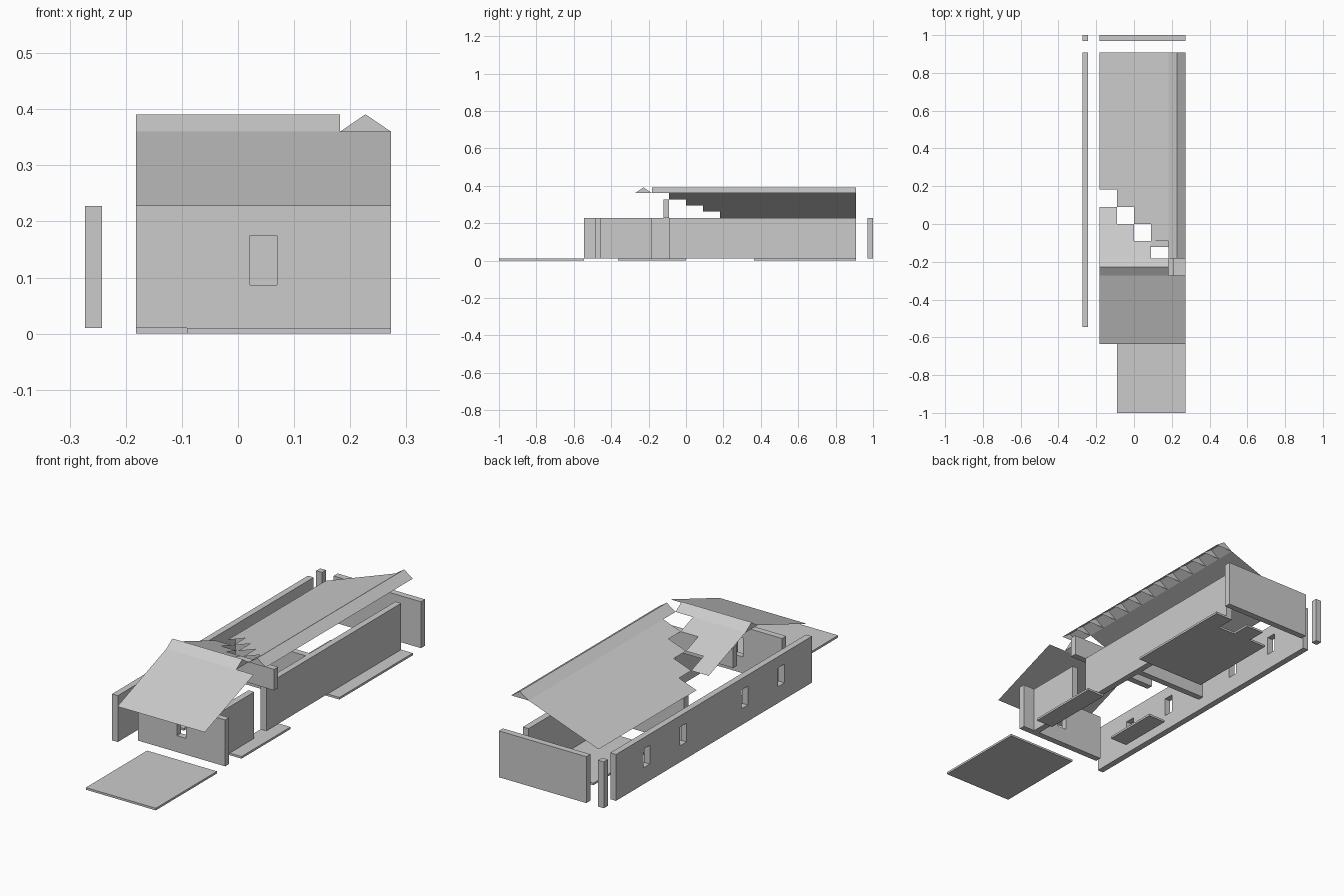
import bpy, bmesh
from mathutils import Vector

if "Cube" in bpy.data.objects:
    bpy.data.objects.remove(bpy.data.objects["Cube"])

C = 1 / 11            # one building cell
T = 0.03              # wall thickness
Z0, Z1 = 0.01, 0.228  # wall bottom and top
EAVE, PEAK = 0.36, 0.391
DROP = (EAVE - Z1) / (4 * C)


def finish(name, bm):
    bmesh.ops.remove_doubles(bm, verts=bm.verts, dist=1e-5)
    me = bpy.data.meshes.new(name)
    bm.to_mesh(me)
    bm.free()
    ob = bpy.data.objects.new(name, me)
    bpy.context.collection.objects.link(ob)
    return ob


def panel(name, us, vs, place, depth, holes=()):
    """Grid of quads minus the hole cells, extruded along depth."""
    bm = bmesh.new()
    for i in range(len(us) - 1):
        for j in range(len(vs) - 1):
            if (i, j) not in holes:
                ring = [(us[i], vs[j]), (us[i+1], vs[j]), (us[i+1], vs[j+1]), (us[i], vs[j+1])]
                bm.faces.new([bm.verts.new(place(u, v)) for u, v in ring])
    bmesh.ops.remove_doubles(bm, verts=bm.verts, dist=1e-5)
    out = bmesh.ops.extrude_face_region(bm, geom=bm.faces[:], use_keep_orig=True)
    moved = [g for g in out["geom"] if isinstance(g, bmesh.types.BMVert)]
    bmesh.ops.translate(bm, verts=moved, vec=Vector(depth))
    bmesh.ops.recalc_face_normals(bm, faces=bm.faces)
    return finish(name, bm)


def wall(name, a, b, at, axis, windows=(), z=(Z0, Z1)):
    """Wall from a to b along an axis, windows given by their centres."""
    us = [a] + [w + s * 0.024 for w in windows for s in (-1, 1)] + [b]
    vs = [z[0], 0.087, 0.175, z[1]] if windows else list(z)
    holes = {(2 * k + 1, 1) for k in range(len(windows))}
    if axis == "x":
        return panel(name, us, vs, lambda u, v: (u, at, v), (0, T, 0), holes)
    return panel(name, us, vs, lambda u, v: (at, u, v), (T, 0, 0), holes)


def floor(name, x0, x1, y0, y1, holes=()):
    xs = [i * C for i in range(x0, x1 + 1)]
    ys = [i * C for i in range(y0, y1 + 1)]
    return panel(name, xs, ys, lambda u, v: (u, v, 0), (0, 0, Z0), holes)


def sheet(name, quads):
    bm = bmesh.new()
    for q in quads:
        bm.faces.new([bm.verts.new(p) for p in q])
    return finish(name, bm)


# Walls
wall("left_wall", -6*C, 10*C, -3*C, "y", [-3.5*C, -0.5*C, 4.5*C, 7.5*C])
wall("front_wall", -2*C, 3*C, -5*C - T, "x", [0.5*C])
wall("back_wall", -2*C, 3*C, 11*C - T, "x")
wall("corner_post", -3*C, -3*C + T, 11*C - T, "x")
wall("right_wall_front", -5*C, -2*C, 2*C, "y")
wall("right_wall_main", -C, 10*C, 2*C, "y")
wall("inner_wall", -2*C, 2*C, 3*C - T, "x")
wall("upper_wall", -2*C, 3*C, -C - T, "x", z=(Z1, 0.327))

# Floors
floor("front_floor", -1, 3, -11, -6)
floor("entry_floor", 2, 3, -4, 0)
floor("side_floor", -2, -1, -3, 0)
floor("back_floor", -1, 3, 4, 10, {(2, 5), (0, 5)})


# Ridges: one capped gable tile per cell
def ridge(name, a, b, mid, place):
    quads = []
    for k in range(a, b):
        p, q = k * C, (k + 1) * C
        for s in (-1, 1):
            e = mid + s * C / 2
            f = [place(p, e, EAVE), place(q, e, EAVE), place(q, mid, PEAK), place(p, mid, PEAK)]
            n = (Vector(f[1]) - Vector(f[0])).cross(Vector(f[2]) - Vector(f[0]))
            quads.append(f if n.z > 0 else f[::-1])
    for k in range(a, b + 1):
        quads.append([place(k * C, mid - C/2, EAVE), place(k * C, mid + C/2, EAVE),
                      place(k * C, mid, PEAK)])
    sheet(name, quads)


ridge("main_ridge", -2, 10, 2.5*C, lambda u, v, z: (v, u, z))
ridge("front_ridge", -2, 2, -2.5*C, lambda u, v, z: (u, v, z))


# Slopes, with stepped edges along the open valley
def west(x0, x1, y0, y1):
    h = lambda x: EAVE - (2*C - x) * DROP
    return [(x0, y0, h(x0)), (x1, y0, h(x1)), (x1, y1, h(x1)), (x0, y1, h(x0))]


def north(x0, x1, y0, y1):
    h = lambda y: EAVE - (y + 2*C) * DROP
    return [(x0, y0, h(y0)), (x1, y0, h(y0)), (x1, y1, h(y1)), (x0, y1, h(y1))]


sheet("west_slope", [west(-2*C, 2*C, 2*C, 10*C)]
      + [west(-k*C, 2*C, k*C, (k + 1)*C) for k in (-1, 0, 1)])
sheet("north_slope", [north(k*C, (k + 1)*C, -2*C, -(k + 1)*C) for k in (-2, -1, 0)])
sheet("south_slope", [[(-2*C, -7*C, Z1), (3*C, -7*C, Z1), (3*C, -3*C, EAVE), (-2*C, -3*C, EAVE)]])
